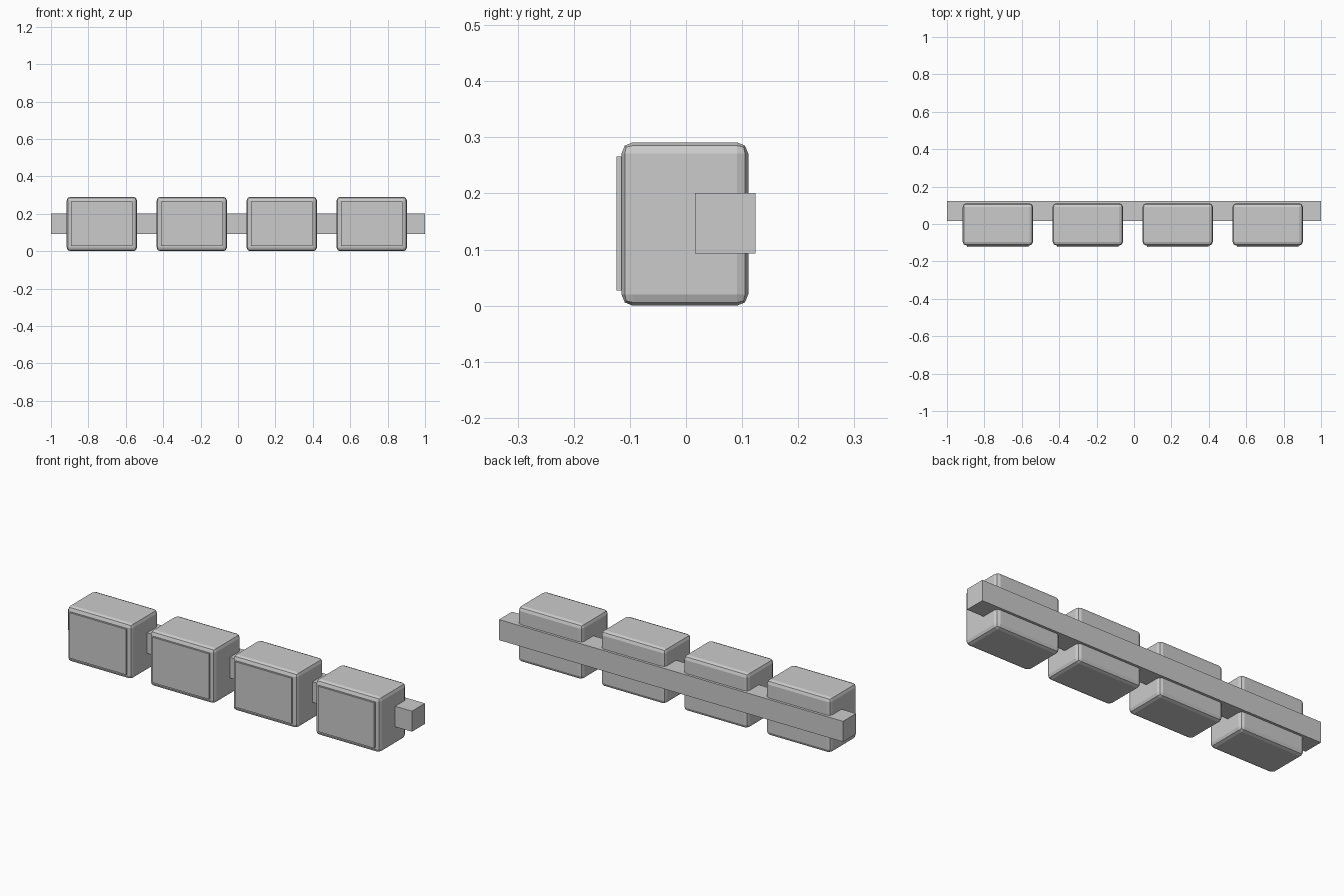
import bpy

if "Cube" in bpy.data.objects:
    bpy.data.objects.remove(bpy.data.objects["Cube"])


def box(name, x, y, z, bevel=0.0):
    """Box from (min, max) ranges, with an optional rounded edge."""
    bpy.ops.mesh.primitive_cube_add(size=1, location=[(a + b) / 2 for a, b in (x, y, z)])
    ob = bpy.context.object
    ob.name = name
    ob.scale = [b - a for a, b in (x, y, z)]
    bpy.ops.object.transform_apply(location=False, rotation=False, scale=True)
    if bevel:
        mod = ob.modifiers.new("rounded_edges", "BEVEL")
        mod.width = bevel
        mod.segments = 2
    return ob


# Long rail running behind the blocks
box("back_rail", (-1, 1), (0.016, 0.124), (0.093, 0.201))

# Four rounded blocks, each with a thin front panel
for i in range(4):
    cx = -0.728 + 0.481 * i
    box(f"block_{i + 1}", (cx - 0.188, cx + 0.188), (-0.115, 0.111), (0, 0.291), 0.02)
    box(f"front_panel_{i + 1}", (cx - 0.164, cx + 0.164), (-0.124, -0.108), (0.027, 0.266))
